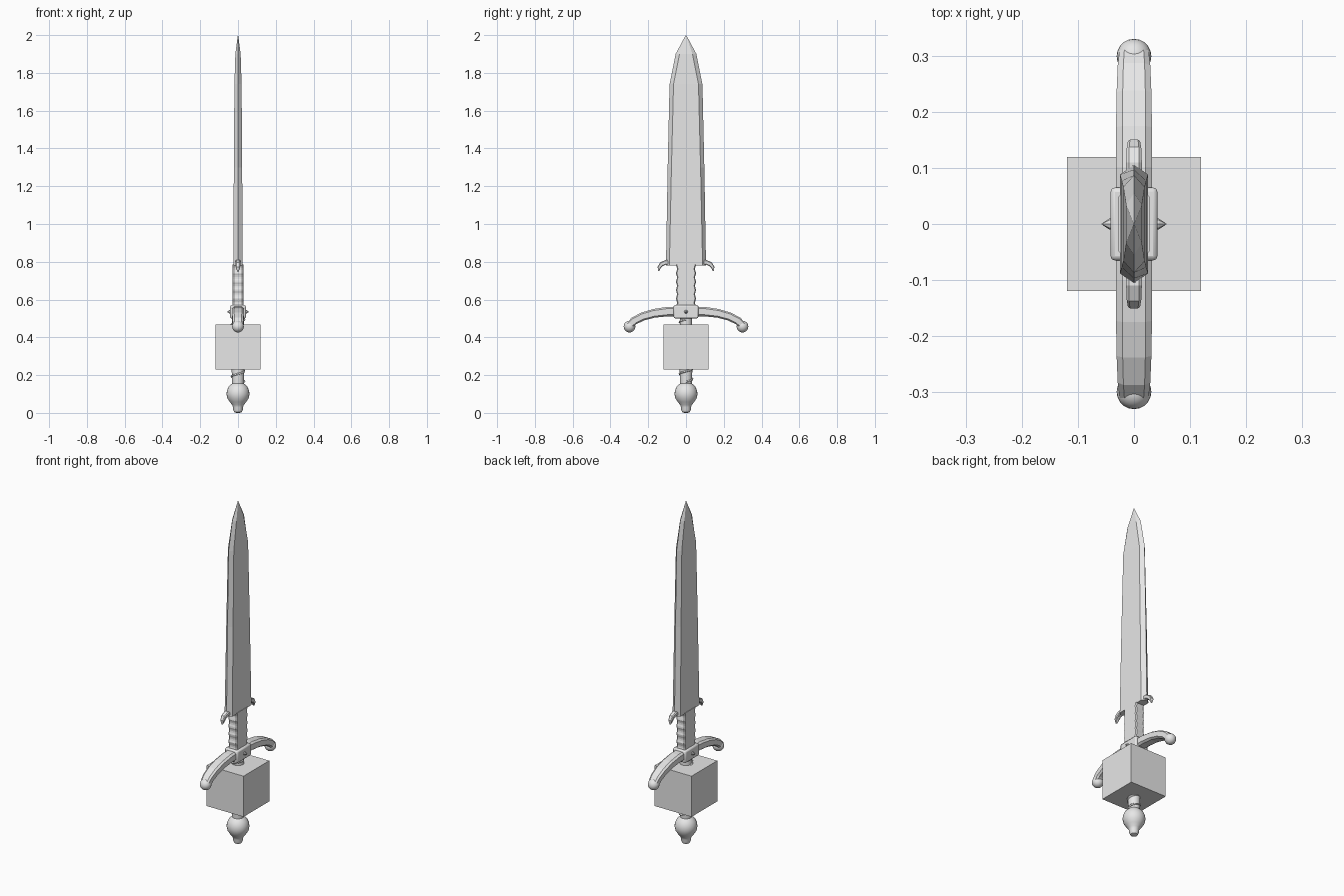
import bpy, bmesh, math
from mathutils import Vector

cube = bpy.data.objects.get("Cube")
if cube:
    bpy.data.objects.remove(cube, do_unlink=True)

steel = bpy.data.materials.new("pale grey")
steel.use_nodes = True
GREY = (0.8, 0.8, 0.8, 1)
steel.diffuse_color = GREY
steel.node_tree.nodes["Principled BSDF"].inputs["Base Color"].default_value = GREY


def finish(name, bm, smooth=False, bevel=0):
    bmesh.ops.recalc_face_normals(bm, faces=bm.faces)
    me = bpy.data.meshes.new(name)
    bm.to_mesh(me)
    bm.free()
    me.materials.append(steel)
    ob = bpy.data.objects.new(name, me)
    bpy.context.collection.objects.link(ob)
    if bevel:
        mod = ob.modifiers.new("Bevel", "BEVEL")
        mod.width, mod.segments = bevel, 2
    if smooth:
        bpy.ops.object.select_all(action="DESELECT")
        ob.select_set(True)
        bpy.context.view_layer.objects.active = ob
        bpy.ops.object.shade_smooth_by_angle(angle=math.radians(35))
    return ob


def loft(name, rings, smooth=False):
    """Skin a list of equal-length rings and cap both ends."""
    bm = bmesh.new()
    loops = [[bm.verts.new(p) for p in ring] for ring in rings]
    n = len(loops[0])
    for a, b in zip(loops, loops[1:]):
        for i in range(n):
            j = (i + 1) % n
            bm.faces.new((a[i], a[j], b[j], b[i]))
    bm.faces.new(loops[0])
    bm.faces.new(loops[-1])
    bmesh.ops.remove_doubles(bm, verts=bm.verts, dist=1e-5)
    return finish(name, bm, smooth)


def lathe(name, profile, sides=24):
    rings = [[(r * math.cos(2 * math.pi * i / sides),
               r * math.sin(2 * math.pi * i / sides), z) for i in range(sides)]
             for r, z in profile]
    return loft(name, rings, True)


def box(name, size, z, bevel=0):
    bm = bmesh.new()
    bmesh.ops.create_cube(bm, size=1)
    for v in bm.verts:
        v.co = Vector((v.co.x * size[0], v.co.y * size[1], v.co.z * size[2] + z))
    return finish(name, bm, bevel > 0, bevel)


def sweep(name, path, sections, chamfer=0.65):
    """Sweep chamfered sections (half width x, half height) along a y-z path."""
    rings = []
    for i, (y, z) in enumerate(path):
        a, b = path[max(i - 1, 0)], path[min(i + 1, len(path) - 1)]
        t = Vector((0, b[0] - a[0], b[1] - a[1])).normalized()
        up = Vector((1, 0, 0)).cross(t)
        w, h = sections[i]
        c = chamfer
        shape = [(1, c), (c, 1), (-c, 1), (-1, c), (-1, -c), (-c, -1), (c, -1), (1, -c)]
        rings.append([Vector((w * u, y, z)) + up * h * v for u, v in shape])
    return loft(name, rings)


# Blade: hexagonal section tapering to a point
def blade_ring(z, edge, flat, thick):
    return [(0, edge, z), (thick, flat, z), (thick, -flat, z),
            (0, -edge, z), (-thick, -flat, z), (-thick, flat, z)]


loft("blade", [blade_ring(*s) for s in (
    (0.78, 0.106, 0.088, 0.025), (1.3, 0.097, 0.077, 0.022),
    (1.74, 0.087, 0.066, 0.019), (1.9, 0.055, 0.034, 0.014),
    (1.999, 0.002, 0.001, 0.001))])

# Ricasso with scalloped sides
steps = 24
side = []
for i in range(steps + 1):
    t = i / steps
    side.append((0.054 - 0.006 * abs(math.sin(t * math.pi * 5)), 0.56 + 0.225 * t))
outline = side + [(-y, z) for y, z in reversed(side)]
loft("ricasso", [[(x, y * k, z) for y, z in outline]
                 for x, k in ((-0.028, 0.9), (-0.022, 1), (0.022, 1), (0.028, 0.9))])

# Hooks beneath the blade, guard arms and their ball ends
for s, label in ((1, "back"), (-1, "front")):
    sweep("hook_" + label,
          [(s * y, z) for y, z in ((0.08, 0.795), (0.108, 0.797), (0.13, 0.787),
                                   (0.142, 0.77), (0.145, 0.75))],
          [(0.014, 0.012), (0.014, 0.012), (0.013, 0.012), (0.011, 0.009), (0.004, 0.003)])
    sweep("guard_arm_" + label,
          [(s * y, z) for y, z in ((0.0, 0.538), (0.1, 0.536), (0.17, 0.527),
                                   (0.23, 0.51), (0.275, 0.487), (0.3, 0.462))],
          [(0.032, 0.026), (0.032, 0.025), (0.032, 0.023),
           (0.031, 0.022), (0.029, 0.021), (0.026, 0.02)])
    bm = bmesh.new()
    bmesh.ops.create_uvsphere(bm, u_segments=20, v_segments=12, radius=0.031)
    bmesh.ops.translate(bm, verts=bm.verts, vec=(0, s * 0.299, 0.457))
    finish("guard_ball_" + label, bm, True)

# Guard block with a pointed stud on each face
box("guard_block", (0.084, 0.13, 0.07), 0.535, 0.008)
for s, label in ((1, "left"), (-1, "right")):
    ring = [(math.cos(k * math.pi / 4) * 0.01, math.sin(k * math.pi / 4) * 0.01)
            for k in range(8)]
    loft("stud_" + label, [[(s * x, a * k, 0.535 + b * k) for a, b in ring]
                           for x, k in ((0.038, 1), (0.044, 1), (0.058, 0.03))])

# Grip with a spiral wire wrap
lathe("grip", [(0.03, 0.14), (0.033, 0.2), (0.034, 0.35), (0.032, 0.51)])
curve = bpy.data.curves.new("grip_wire", "CURVE")
curve.dimensions = "3D"
curve.bevel_depth, curve.bevel_resolution = 0.005, 1
spline = curve.splines.new("POLY")
turns, per_turn = 6, 20
total = turns * per_turn
spline.points.add(total)
for i, p in enumerate(spline.points):
    a = 2 * math.pi * i / per_turn
    p.co = (0.034 * math.cos(a), 0.034 * math.sin(a), 0.165 + 0.33 * i / total, 1)
curve.materials.append(steel)
bpy.context.collection.objects.link(bpy.data.objects.new("grip_wire", curve))

# Cube around the grip
box("grip_cube", (0.238, 0.238, 0.238), 0.349)

# Pommel: bulb with a small foot
lathe("pommel", [(0.01, 0.0), (0.02, 0.004), (0.026, 0.018), (0.026, 0.03),
                 (0.031, 0.042), (0.044, 0.058), (0.056, 0.077), (0.061, 0.1),
                 (0.058, 0.12), (0.05, 0.138), (0.038, 0.15), (0.03, 0.156)])
